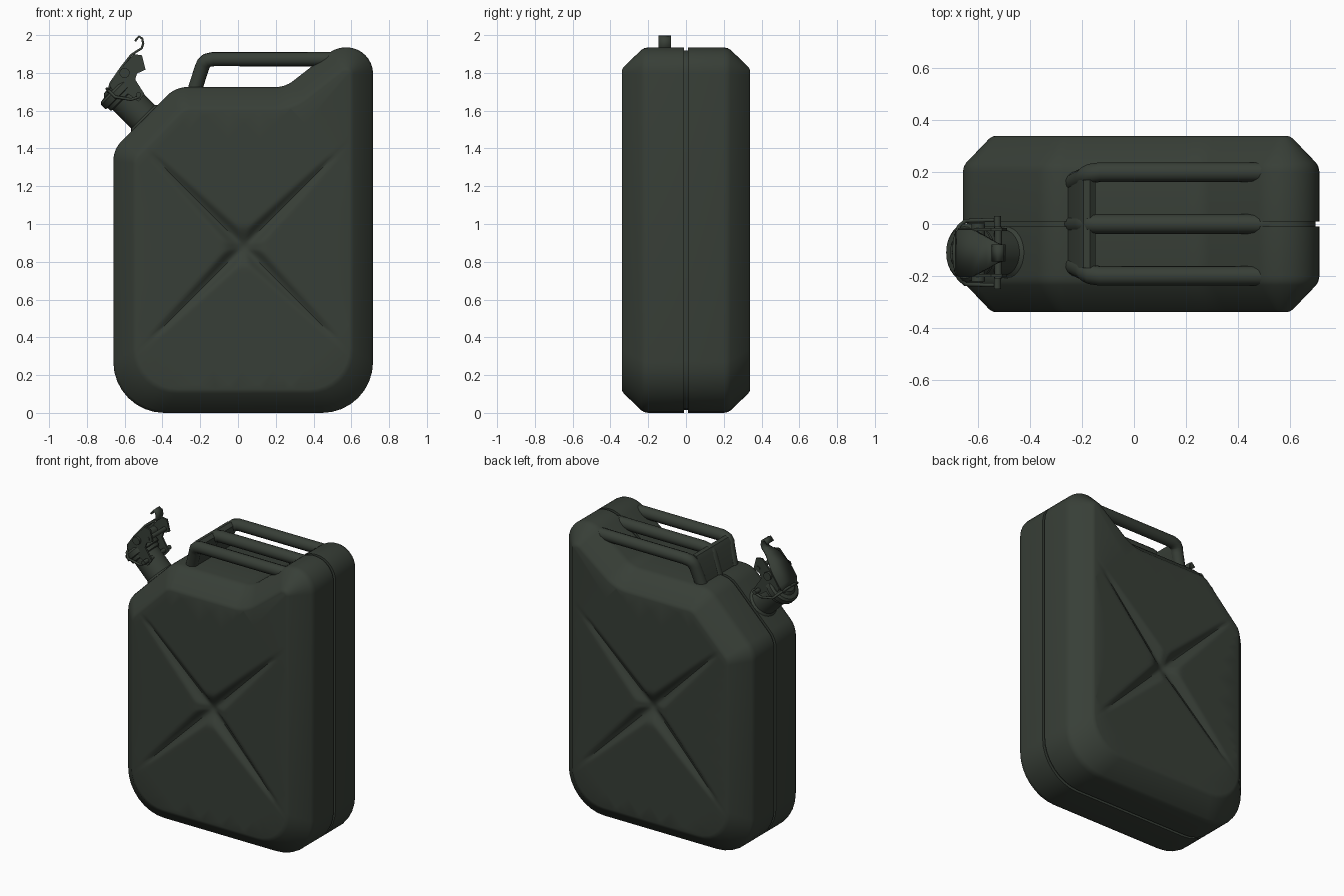
import bpy, bmesh, math
from mathutils import Vector, Matrix

if "Cube" in bpy.data.objects:
    bpy.data.objects.remove(bpy.data.objects["Cube"])

paint = bpy.data.materials.new("dark_olive_paint")
paint.diffuse_color = (0.039, 0.049, 0.038, 1)
paint.use_nodes = True
paint.node_tree.nodes["Principled BSDF"].inputs["Base Color"].default_value = paint.diffuse_color


def finish(name, mesh, angle=35):
    mesh.name = name
    mesh.materials.clear()
    mesh.materials.append(paint)
    mesh.shade_smooth()
    mesh.set_sharp_from_angle(angle=math.radians(angle))
    ob = bpy.data.objects.new(name, mesh)
    bpy.context.collection.objects.link(ob)
    return ob


def from_bm(name, bm, angle=35, matrix=None):
    bmesh.ops.recalc_face_normals(bm, faces=bm.faces)
    if matrix:
        bm.transform(matrix)
    me = bpy.data.meshes.new(name)
    bm.to_mesh(me)
    bm.free()
    return finish(name, me, angle)


def tube(name, pts, r, matrix=None):
    cu = bpy.data.curves.new(name, 'CURVE')
    cu.dimensions = '3D'
    cu.bevel_depth, cu.bevel_resolution, cu.use_fill_caps = r, 4, True
    sp = cu.splines.new('POLY')
    sp.points.add(len(pts) - 1)
    for p, c in zip(sp.points, pts):
        p.co = (*c, 1)
    tmp = bpy.data.objects.new(name + "_curve", cu)
    me = bpy.data.meshes.new_from_object(tmp)
    bpy.data.objects.remove(tmp)
    if matrix:
        me.transform(matrix)
    return finish(name, me, 50)


def extrude_profile(name, prof, y0, y1, matrix=None):
    bm = bmesh.new()
    a = [bm.verts.new((x, y0, z)) for x, z in prof]
    b = [bm.verts.new((x, y1, z)) for x, z in prof]
    n = len(prof)
    for i in range(n):
        bm.faces.new((a[i], a[(i + 1) % n], b[(i + 1) % n], b[i]))
    bm.faces.new(a)
    bm.faces.new(b)
    return from_bm(name, bm, 40, matrix)


def lathe(name, prof, n, matrix):
    bm = bmesh.new()
    rings = [[bm.verts.new((r * math.cos(2 * math.pi * i / n), r * math.sin(2 * math.pi * i / n), z))
              for i in range(n)] for r, z in prof]
    for a, b in zip(rings, rings[1:]):
        for i in range(n):
            bm.faces.new((a[i], a[(i + 1) % n], b[(i + 1) % n], b[i]))
    bm.faces.new(rings[0])
    bm.faces.new(rings[-1])
    return from_bm(name, bm, 35, matrix)


# Body outline: corner x, z, radius, how much the radius shrinks when inset
CORNERS = [(-.66, 0, .27, .4), (.715, 0, .27, .4), (.715, 1.935, .14, 1), (.52, 1.935, .15, 1),
           (.25, 1.725, .15, 1), (-.33, 1.725, .15, .7), (-.66, 1.395, .15, .7)]


def outline(d, seg=8):
    """Rounded outline inset by d."""
    out = []
    n = len(CORNERS)
    for i in range(n):
        p = Vector(CORNERS[i][:2])
        u = (p - Vector(CORNERS[i - 1][:2])).normalized()
        v = (Vector(CORNERS[(i + 1) % n][:2]) - p).normalized()
        nu, nv = Vector((-u.y, u.x)), Vector((-v.y, v.x))
        s = 1 if u.x * v.y - u.y * v.x > 0 else -1
        r = max(CORNERS[i][2] - s * d * CORNERS[i][3], .012)
        m = (nu + nv) / (1 + nu.dot(nv))
        c = p + m * (d + s * r)
        a0 = math.atan2(-s * nu.y, -s * nu.x)
        turn = s * math.acos(max(-1, min(1, u.dot(v))))
        for k in range(seg + 1):
            a = a0 + turn * k / seg
            out.append((c.x + r * math.cos(a), c.y + r * math.sin(a)))
    return out


# Body shell: lofted outlines with a centre seam groove
half = [(.34, .125), (.337, .115), (.33, .103), (.235, .012), (.22, .004), (.2, 0), (.01, 0), (.01, .016)]
rows = [(-y, d) for y, d in half] + half[::-1]
bm = bmesh.new()
rings = [[bm.verts.new((x, y, z)) for x, z in outline(d)] for y, d in rows]
n = len(rings[0])
for a, b in zip(rings, rings[1:]):
    for i in range(n):
        bm.faces.new((a[i], a[(i + 1) % n], b[(i + 1) % n], b[i]))
bm.faces.new(rings[0])
bm.faces.new(rings[-1])

# Pressed cross: cut both flat sides along the diagonals, then push inwards
CX, CZ, H = .03, .88, math.sqrt(.5)
steps = [0, .012, .024, .036, .048, .06, .075, .095, .12, .16, .23, .34, .46, .57, .64, .69]
for ax in (Vector((H, 0, H)), Vector((H, 0, -H))):
    for o in sorted({s * k for k in steps for s in (1, -1)}):
        fs = [f for f in bm.faces if all(abs(v.co.y) > .3399 for v in f.verts)]
        es = {e for f in fs for e in f.edges}
        vs = {v for f in fs for v in f.verts}
        bmesh.ops.bisect_plane(bm, geom=fs + list(es) + list(vs), dist=1e-5,
                               plane_co=Vector((CX, 0, CZ)) + ax * o, plane_no=ax)


def press(u, v):
    best = 0
    for t, w in ((abs(u), abs(v)), (abs(v), abs(u))):
        if t < .69:
            width = .018 + .05 * (1 - t / .69)
            k = max(0, 1 - w / width)
            best = max(best, (.008 + .034 * (1 - t / .69)) * k * k * (3 - 2 * k) * min(1, (.69 - t) / .05))
    k = max(0, 1 - math.hypot(u, v) / .12)
    return max(best, .045 * k * k * (3 - 2 * k))


for v in bm.verts:
    if abs(v.co.y) > .3399:
        x, z = v.co.x - CX, v.co.z - CZ
        v.co.y -= math.copysign(press((x + z) * H, (x - z) * H), v.co.y)
from_bm("can_body", bm, 35)

# Three carrying bars joined by a sloping front web
for name, s in (("front", -1), ("middle", 0), ("back", 1)):
    tube(name + "_handle_bar", [(-.232, .16 * s, 1.70), (-.192, .178 * s, 1.825), (-.182, .187 * s, 1.85),
                                (-.165, .195 * s, 1.866), (-.13, .2 * s, 1.873), (.53, .2 * s, 1.873)], .038)
extrude_profile("handle_web", [(-.262, 1.7), (-.212, 1.865), (-.195, 1.89), (-.17, 1.895),
                               (-.148, 1.875), (-.15, 1.845), (-.195, 1.7)], -.17, .17)

# Spout, tilted 45 degrees: local x runs across the lid, z along the neck
M = Matrix.Translation((-.495, -.11, 1.56)) @ Matrix.Rotation(-math.pi / 4, 4, 'Y')
lathe("spout_neck", [(.1, -.08), (.1, .0), (.088, .012), (.088, .15), (.1, .155), (.1, .175)], 28, M)
lathe("spout_lid", [(.1, .176), (.112, .18), (.112, .212), (.1, .224), (.075, .228), (.06, .244), (.02, .25)], 28, M)

# Clamp side plates, pins and wire bail
plate = [(-.02, .2), (-.01, .25), (.1, .275), (.2, .28), (.226, .245), (.186, .178),
         (.14, .195), (.11, .18), (.09, .09), (.04, .085), (.03, .15)]
for name, s in (("front", -1), ("back", 1)):
    extrude_profile(name + "_clamp_plate", plate, s * .095, s * .083, M)
    tube(name + "_bail_wire", [(.06, s * .125, .1), (.02, s * .125, .12), (-.03, s * .122, .19),
                               (-.03, s * .1, .225), (-.03, s * .05, .245), (-.03, 0, .25)], .008, M)
tube("clamp_pivot", [(.095, -.112, .244), (.095, .112, .244)], .027, M)
tube("hinge_pin", [(.065, -.14, .11), (.065, .14, .11)], .014, M)
tube("clamp_cross_pin", [(.17, -.1, .21), (.17, .1, .21)], .014, M)

# Lever: tapering strip with a curled thumb tip (x, z, half width)
strip = [(-.688, 1.695, .07), (-.675, 1.745, .09), (-.62, 1.825, .09), (-.565, 1.895, .06),
         (-.53, 1.918, .04), (-.51, 1.93, .033), (-.502, 1.955, .033), (-.507, 1.982, .033),
         (-.525, 1.993, .033), (-.545, 1.968, .033)]
bm = bmesh.new()
pairs = [(bm.verts.new((x, -.112 - w, z)), bm.verts.new((x, -.112 + w, z))) for x, z, w in strip]
for (a, b), (c, d) in zip(pairs, pairs[1:]):
    bm.faces.new((a, b, d, c))
lever = from_bm("clamp_lever", bm, 40)
sol = lever.modifiers.new("thickness", 'SOLIDIFY')
sol.thickness, sol.offset = .012, 0
